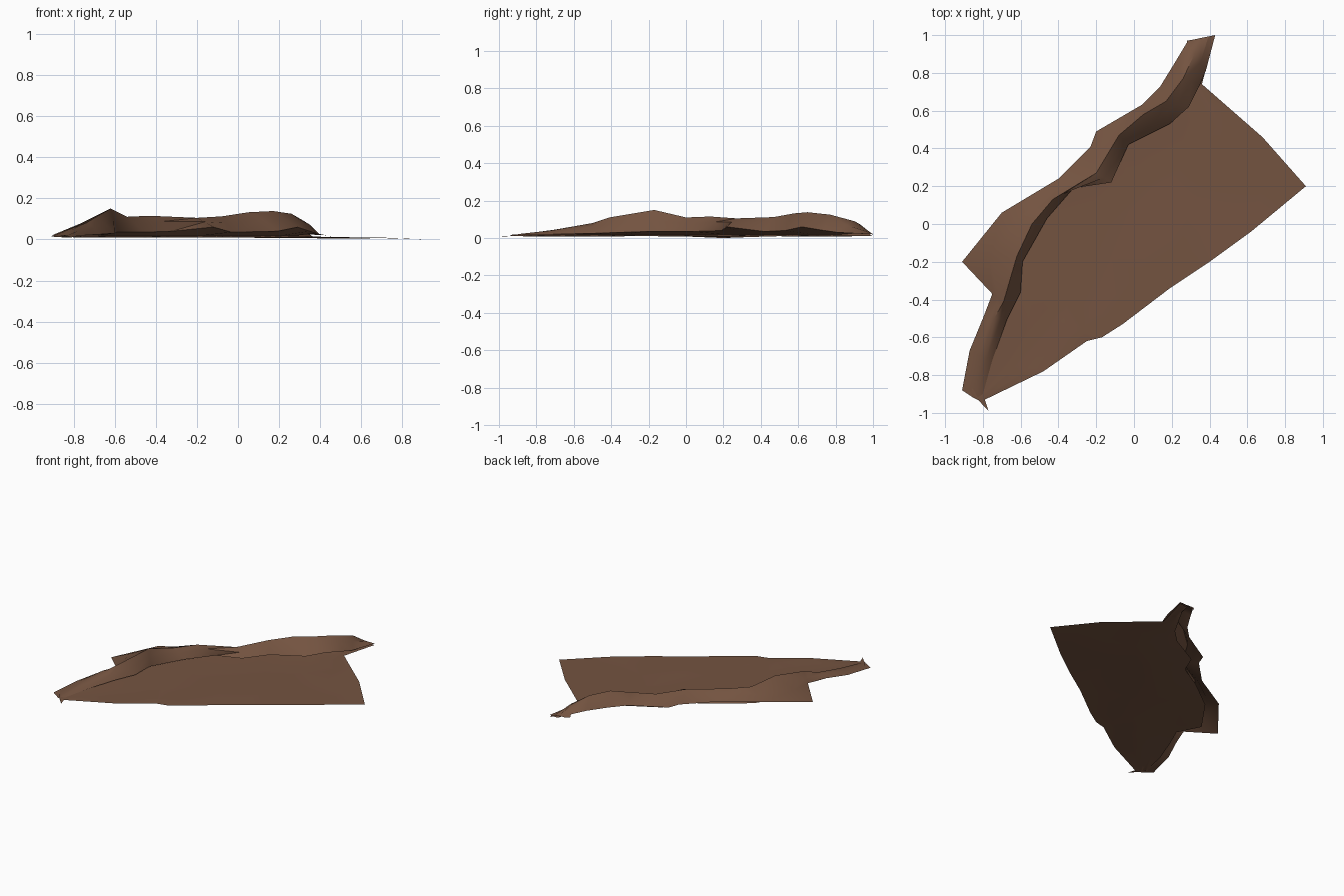
import bpy, bmesh, math, random
from mathutils import Vector

if "Cube" in bpy.data.objects:
    bpy.data.objects.remove(bpy.data.objects["Cube"])

random.seed(4)

cloth_brown = bpy.data.materials.new("cloth brown")
cloth_brown.diffuse_color = (0.175, 0.088, 0.052, 1)
cloth_brown.use_nodes = True
cloth_brown.node_tree.nodes["Principled BSDF"].inputs["Base Color"].default_value = cloth_brown.diffuse_color

# Free edge of the flat part, one point per station along the fold
edge = [(-.77, -.99), (-.79, -.93), (-.48, -.78), (-.25, -.62), (-.17, -.60),
        (-.06, -.53), (.19, -.34), (.40, -.20), (.62, -.04), (.91, .20),
        (.68, .46), (.52, .60), (.36, .74), (.37, .78), (.43, 1.0)]

# Rumpled fold: right crease, ridge and left hem at the same stations
right = [(-.80, -.94, .012), (-.80, -.90, .014), (-.75, -.72, .02), (-.67, -.50, .025), (-.60, -.36, .03),
         (-.59, -.20, .035), (-.46, .03, .035), (-.32, .19, .04), (-.12, .22, .06), (-.03, .42, .035),
         (.19, .53, .04), (.29, .62, .06), (.35, .74, .04), (.38, .81, .03), (.43, 1.0, .02)]
ridge = [(-.83, -.93, .015), (-.84, -.87, .022), (-.81, -.70, .045), (-.74, -.50, .08), (-.69, -.41, .11),
         (-.62, -.17, .15), (-.54, .00, .11), (-.43, .13, .115), (-.20, .27, .105), (-.08, .47, .112),
         (.05, .58, .132), (.17, .65, .138), (.26, .77, .125), (.32, .90, .09), (.36, .985, .03)]
hem = [(-.85, -.92, .012), (-.91, -.88, .014), (-.87, -.67, .03), (-.80, -.50, .05), (-.75, -.37, .05),
       (-.91, -.20, .018), (-.70, .06, .06), (-.40, .24, .05), (-.23, .41, .05), (-.20, .49, .05),
       (.04, .63, .055), (.14, .73, .05), (.22, .86, .055), (.28, .96, .05), (.28, .97, .03)]


def bumped(a, b, t, lift):
    """Point between a and b, with a small vertical offset."""
    p = a.lerp(b, t)
    p.z = max(0.004, p.z + lift)
    return p


# Lay out one cross-section per station: flat sheet, tuck, right crease, ridge, hem
FLAT = 5
bm = bmesh.new()
rows = []
for i, (e, r, t, h) in enumerate(zip(edge, right, ridge, hem)):
    e = Vector((*e, 0.0 if i == 9 else 0.010))
    r, t, h = Vector(r), Vector(t), Vector(h)
    tuck = r.lerp(h, 0.55)
    tuck.z = 0.018 if i < 13 else 0.025
    row = [e]
    for k in range(1, FLAT):
        row.append(bumped(e, Vector((tuck.x, tuck.y, .012)), k / FLAT, random.uniform(-.003, .004)))
    row += [tuck, r, bumped(r, t, .5, random.uniform(-.004, .012)), t,
            bumped(t, h, .5, random.uniform(-.012, .008)), h]
    rows.append([bm.verts.new(p) for p in row])

# Skin the cross-sections into one thin sheet
for a, b in zip(rows, rows[1:]):
    for j in range(len(a) - 1):
        bm.faces.new((a[j], b[j], b[j + 1], a[j + 1]))
bmesh.ops.triangulate(bm, faces=bm.faces[:])
bmesh.ops.dissolve_degenerate(bm, dist=0.0005, edges=bm.edges[:])

mesh = bpy.data.meshes.new("folded_cloth")
bm.to_mesh(mesh)
bm.free()
mesh.materials.append(cloth_brown)
cloth = bpy.data.objects.new("folded_cloth", mesh)
bpy.context.collection.objects.link(cloth)

# Smooth cloth with sharp creases kept
bpy.context.view_layer.objects.active = cloth
cloth.select_set(True)
bpy.ops.object.shade_smooth_by_angle(angle=math.radians(50))
